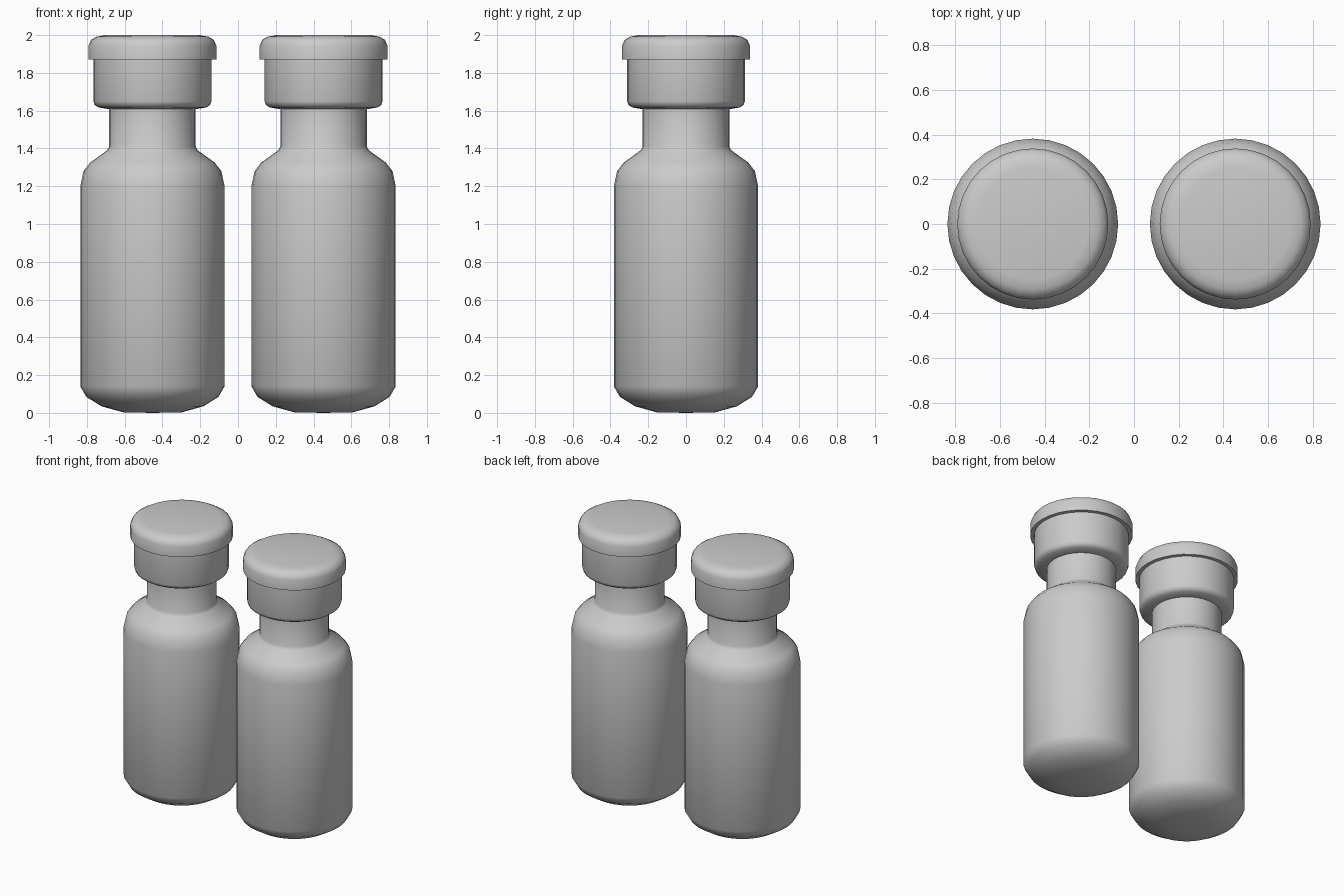
import bpy
import bmesh
from math import radians

cube = bpy.data.objects.get("Cube")
if cube:
    bpy.data.objects.remove(cube, do_unlink=True)

SIDES = 32
SPACING = 0.453

grey = bpy.data.materials.new("plain grey")
grey.use_nodes = True
colour = (0.6, 0.6, 0.6, 1.0)
grey.diffuse_color = colour
grey.node_tree.nodes["Principled BSDF"].inputs["Base Color"].default_value = colour


def lathe(name, profile, x):
    """Spin a (radius, height) profile into a closed round part."""
    bm = bmesh.new()
    verts = [bm.verts.new((r, 0, z)) for r, z in profile]
    edges = [bm.edges.new(pair) for pair in zip(verts, verts[1:])]
    bmesh.ops.spin(bm, geom=verts + edges, cent=(0, 0, 0), axis=(0, 0, 1),
                   angle=radians(360), steps=SIDES)
    bmesh.ops.remove_doubles(bm, verts=bm.verts, dist=0.0005)
    bmesh.ops.recalc_face_normals(bm, faces=bm.faces)
    mesh = bpy.data.meshes.new(name)
    bm.to_mesh(mesh)
    bm.free()
    mesh.materials.append(grey)
    obj = bpy.data.objects.new(name, mesh)
    obj.location.x = x
    bpy.context.collection.objects.link(obj)
    bpy.ops.object.select_all(action='DESELECT')
    obj.select_set(True)
    bpy.context.view_layer.objects.active = obj
    bpy.ops.object.shade_smooth_by_angle(angle=radians(50))
    return obj


# Rounded base, straight wall, sloped shoulder and neck
body = [(0, 0), (0.155, 0.003), (0.27, 0.035), (0.35, 0.085), (0.382, 0.14),
        (0.382, 1.2), (0.365, 1.28), (0.33, 1.325), (0.24, 1.39),
        (0.229, 1.41), (0.229, 1.63), (0, 1.63)]

# Collar under the lid
collar = [(0, 1.605), (0.229, 1.608), (0.285, 1.617), (0.305, 1.63),
          (0.312, 1.65), (0.312, 1.88), (0, 1.88)]

# Overhanging lid with a rounded top edge
lid = [(0, 1.87), (0.338, 1.87), (0.338, 1.945), (0.325, 1.975),
       (0.295, 1.992), (0.25, 2.0), (0, 2.0)]

for side, x in (("left", SPACING), ("right", -SPACING)):
    lathe(side + "_bottle_body", body, x)
    lathe(side + "_bottle_collar", collar, x)
    lathe(side + "_bottle_lid", lid, x)
